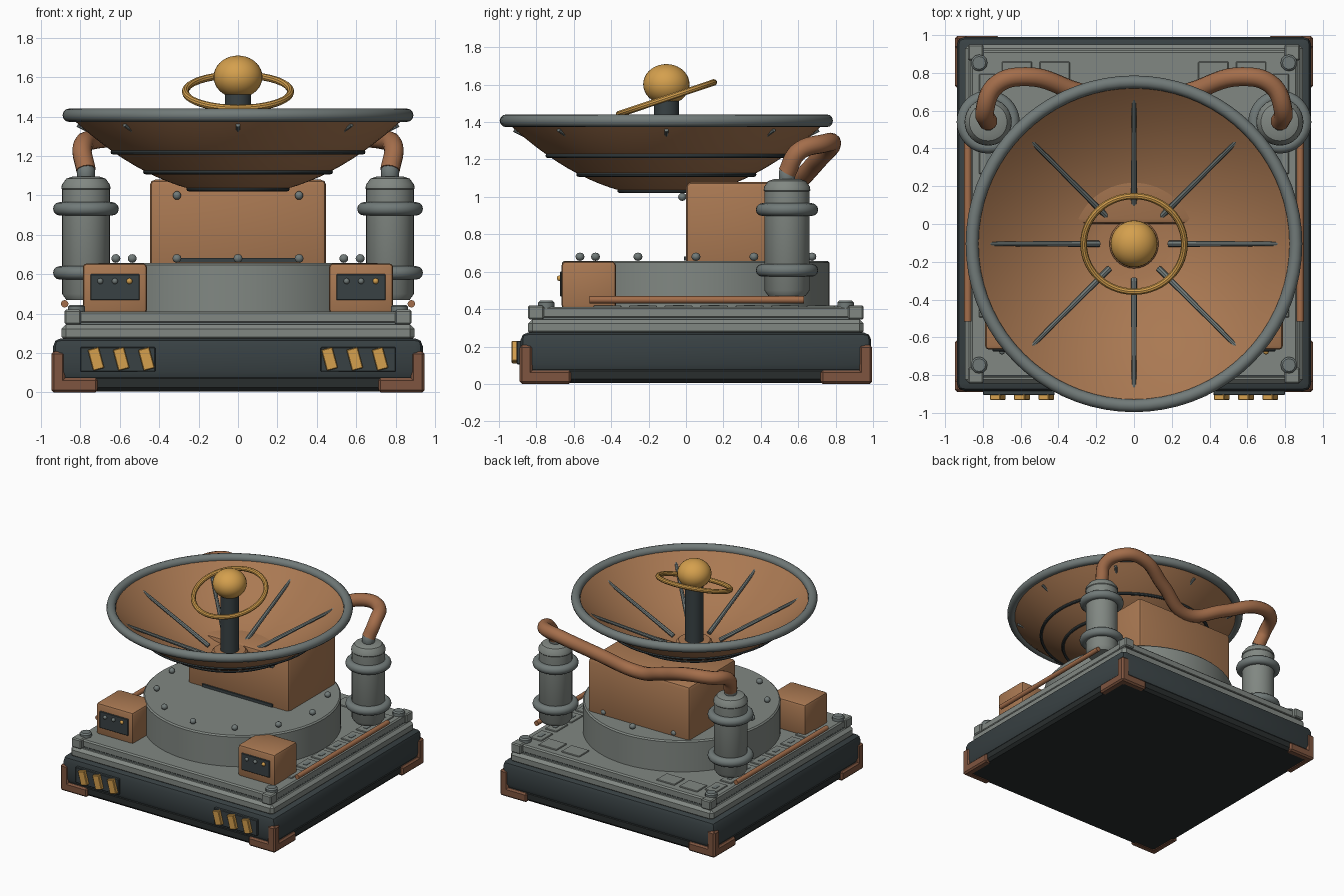
import bpy, bmesh, math
from mathutils import Vector, Matrix

if "Cube" in bpy.data.objects:
    bpy.data.objects.remove(bpy.data.objects["Cube"])

CY = 0.053      # centre of base, deck and drum along y
DY = -0.105     # centre of dish along y


def mat(name, r, g, b):
    m = bpy.data.materials.new(name)
    m.diffuse_color = (r, g, b, 1)
    m.use_nodes = True
    m.node_tree.nodes["Principled BSDF"].inputs["Base Color"].default_value = m.diffuse_color
    return m


GREY = mat("grey_metal", .22, .245, .225)
STEEL = mat("blue_steel", .165, .195, .19)
SLATE = mat("dark_slate", .04, .053, .057)
BLACK = mat("charcoal", .022, .027, .027)
TAN = mat("tan_paint", .40, .19, .085)
COPPER = mat("copper_pipe", .37, .155, .07)
RUST = mat("rust_guard", .21, .09, .05)
GOLD = mat("gold", .66, .35, .075)


def finish(bm, name, material, smooth=35):
    bmesh.ops.recalc_face_normals(bm, faces=bm.faces[:])
    me = bpy.data.meshes.new(name)
    bm.to_mesh(me)
    bm.free()
    me.materials.append(material)
    if smooth:
        me.shade_smooth()
        me.set_sharp_from_angle(angle=math.radians(smooth))
    ob = bpy.data.objects.new(name, me)
    bpy.context.collection.objects.link(ob)
    return ob


def box(name, lo, hi, material, bevel=0.0, seg=1, roll=0.0):
    """Box between two corners, optionally bevelled and rolled about y."""
    lo, hi = Vector(lo), Vector(hi)
    bm = bmesh.new()
    bmesh.ops.create_cube(bm, size=1)
    bmesh.ops.scale(bm, vec=hi - lo, verts=bm.verts)
    if bevel:
        bmesh.ops.bevel(bm, geom=bm.edges[:], offset=bevel, segments=seg,
                        profile=0.5, affect='EDGES')
    bmesh.ops.rotate(bm, matrix=Matrix.Rotation(roll, 3, 'Y'), verts=bm.verts)
    bmesh.ops.translate(bm, vec=(lo + hi) / 2, verts=bm.verts)
    return finish(bm, name, material, 25 if seg > 1 else 0)


def lathe(name, profile, centre, material, steps=48, rot=None):
    """Spin (radius, z) points around z; optional rotation before placement."""
    bm = bmesh.new()
    vs = [bm.verts.new((r, 0, z)) for r, z in profile]
    es = [bm.edges.new(p) for p in zip(vs, vs[1:])]
    bmesh.ops.spin(bm, geom=vs + es, cent=(0, 0, 0), axis=(0, 0, 1),
                   angle=2 * math.pi, steps=steps, use_merge=True)
    bmesh.ops.remove_doubles(bm, verts=bm.verts[:], dist=1e-5)
    if rot:
        bmesh.ops.rotate(bm, matrix=rot, verts=bm.verts)
    bmesh.ops.translate(bm, vec=centre, verts=bm.verts)
    return finish(bm, name, material)


def torus(name, R, r, centre, material, steps=64, sides=12, rot=None):
    prof = [(R + r * math.cos(2 * math.pi * i / sides),
             r * math.sin(2 * math.pi * i / sides)) for i in range(sides + 1)]
    return lathe(name, prof, centre, material, steps, rot)


def rod(name, a, b, r1, material, r2=None, sides=12):
    a, b = Vector(a), Vector(b)
    bm = bmesh.new()
    q = Vector((0, 0, 1)).rotation_difference(b - a).to_matrix().to_4x4()
    bmesh.ops.create_cone(bm, cap_ends=True, segments=sides, radius1=r1,
                          radius2=r1 if r2 is None else r2, depth=(b - a).length,
                          matrix=Matrix.Translation((a + b) / 2) @ q)
    return finish(bm, name, material)


def ball(name, centre, scale, material, u=16, v=10):
    bm = bmesh.new()
    bmesh.ops.create_uvsphere(bm, u_segments=u, v_segments=v, radius=1)
    bmesh.ops.scale(bm, vec=scale, verts=bm.verts)
    bmesh.ops.translate(bm, vec=centre, verts=bm.verts)
    return finish(bm, name, material)


def slab(name, hx, hy, z0, z1, material, bevel, seg=1):
    return box(name, (-hx, CY - hy, z0), (hx, CY + hy, z1), material, bevel, seg)


# Base and stepped deck
slab("base_plinth", .93, .928, .005, .09, BLACK, .02)
slab("base_body", .938, .937, .065, .275, SLATE, .04, 2)
slab("lower_deck", .895, .897, .26, .345, GREY, .022)
slab("deck_trim", .86, .86, .335, .36, STEEL, .005)
slab("upper_deck", .865, .865, .35, .412, GREY, .01)

for sx in (-1, 1):
    for sy in (-1, 1):
        # Corner guards: post with a bar along each side
        def corner(name, w, d, h, z0):
            ox, oy = sx * .947, CY + sy * .942
            xs, ys = sorted((ox, ox - sx * w)), sorted((oy, oy - sy * d))
            box(name, (xs[0], ys[0], z0), (xs[1], ys[1], h), RUST, .012)
        corner("guard_post", .068, .068, .207, 0)
        corner("guard_bar_x", .235, .06, .072, 0)
        corner("guard_bar_y", .06, .275, .072, 0)
        # Deck corner pads and bolts
        px, py = sx * .838, CY + sy * .855
        box("corner_pad", (px - .042, py - .042, .345), (px + .042, py + .042, .42), GREY, .008)
        lathe("corner_bolt", [(0, .445), (.034, .445), (.044, .435), (.044, .40)],
              (sx * .82, CY + sy * .80, 0), STEEL, 12)

    # Deck plates along the sides
    for i in range(7):
        y = -.42 + i * .19
        box("deck_plate", (sx * .77 - .05, y - .075, .405), (sx * .77 + .05, y + .075, .42), GREY, .004)
        box("plate_slot", (sx * .77 - .015, y - .03, .415), (sx * .77 + .015, y + .03, .423), STEEL)
    for i in range(2):
        x = sx * (.42 + i * .2)
        box("rear_plate", (x - .08, .73, .405), (x + .08, .86, .42), GREY, .004)
    rod("side_pipe", (sx * .88, -.515, .45), (sx * .88, .63, .45), .019, COPPER)

    # Hazard plates with slanted stripes
    hx = sx * .61
    box("hazard_plate", (hx - .19, -.906, .105), (hx + .19, -.875, .23), SLATE, .004)
    for i in (-1, 0, 1):
        x = hx + .017 * (1 if sx < 0 else -1) + i * .128
        box("hazard_stripe", (x - .029, -.932, .115), (x + .029, -.90, .225), GOLD, .004, 1,
            math.radians(-15))

    # Control boxes with panel and knobs
    bx = sx * .625
    box("control_box", (bx - .163, -.665, .40), (bx + .163, -.375, .655), TAN, .02, 2)
    box("control_panel", (bx - .125, -.674, .468), (bx + .125, -.655, .60), SLATE, .003)
    for i in (-1, 0, 1):
        ball("knob", (bx + i * .074, -.676, .565), (.015, .015, .015), GOLD if i == 1 else STEEL, 12, 8)

    # Tanks with collars, cap and nozzle
    c = (sx * .772, .54, 0)
    lathe("tank", [(0, .47), (.10, .47), (.121, .50), (.121, 1.03), (.125, 1.035), (.122, 1.055),
                   (.10, 1.085), (.07, 1.095), (0, 1.095)], c, GREY, 32)
    for z in (.607, .932):
        torus("tank_collar", .133, .034, (c[0], c[1], z), STEEL, 32)
    lathe("tank_nozzle", [(.04, 1.08), (.046, 1.10), (.046, 1.135), (.036, 1.155), (0, 1.155)], c, STEEL, 10)

# Drum turntable with ring of bolts
lathe("drum", [(0, .40), (.715, .40), (.715, .648), (.705, .658), (0, .658)], (0, CY, 0), GREY, 64)
for i in range(12):
    a = i * math.pi / 6
    ball("drum_bolt", (.62 * math.cos(a), CY + .62 * math.sin(a), .68), (.024, .024, .022), STEEL, 10, 6)

# Housing behind the dish
box("housing", (-.448, 0, .60), (.448, .60, 1.08), TAN, .028, 2)
box("housing_strip", (-.31, -.012, .66), (.31, .02, .682), SLATE)
for sx in (-1, 1):
    ball("housing_bolt", (sx * .31, -.02, 1.0), (.022, .022, .022), STEEL, 10, 6)

# Hose linking both tanks over the housing
half = [(.772, .54, 1.13), (.79, .60, 1.24), (.73, .735, 1.285), (.57, .78, 1.285), (.30, .70, 1.19)]
path = half + [(0, .61, 1.09)] + [(-x, y, z) for x, y, z in reversed(half)]
cu = bpy.data.curves.new("hose_path", 'CURVE')
cu.dimensions = '3D'
cu.bevel_depth, cu.bevel_resolution, cu.use_fill_caps = .05, 4, True
sp = cu.splines.new('BEZIER')
sp.resolution_u = 8
sp.bezier_points.add(len(path) - 1)
for bp, p in zip(sp.bezier_points, path):
    bp.co = p
    bp.handle_left_type = bp.handle_right_type = 'AUTO'
cu.materials.append(COPPER)
bpy.context.collection.objects.link(bpy.data.objects.new("hose", cu))


# Dish shell, rim, hoops and ribs
def bowl(r):
    return 1.0 + .55 * r * r


radii = [.19 + .67 * i / 12 for i in range(13)]
outer = [(r, bowl(r)) for r in radii]
inner = [(r - .006, bowl(r) + .02) for r in reversed(radii)]
lathe("dish", [(0, 1.02)] + outer + inner + [(0, 1.04)], (0, DY, 0), TAN, 64)
torus("dish_rim", .857, .034, (0, DY, 1.407), STEEL, 72)
for R in (.635, .47, .25):
    torus("dish_hoop", R, .012, (0, DY, bowl(R) - .002), SLATE, 64, 8)
for i in range(8):
    a = i * math.pi / 4
    d = Vector((math.cos(a), math.sin(a), 0))
    o = Vector((0, DY, 0))
    rod("dish_rib", o + d * .185 + Vector((0, 0, 1.055)), o + d * .815 + Vector((0, 0, 1.358)),
        .017, STEEL, .011, 8)

# Feed mast, ball and tilted ring
lathe("mast_collar", [(0, 1.075), (.115, 1.075), (.13, 1.06), (.13, 1.03)], (0, DY, 0), TAN, 32)
rod("mast", (0, DY, 1.03), (0, DY, 1.55), .067, SLATE, sides=24)
ball("feed_ball", (0, DY, 1.602), (.124, .124, .108), GOLD, 32, 18)
torus("feed_ring", .267, .018, (0, DY, 1.527), GOLD, 56, 10, Matrix.Rotation(math.radians(18.5), 3, 'X'))
